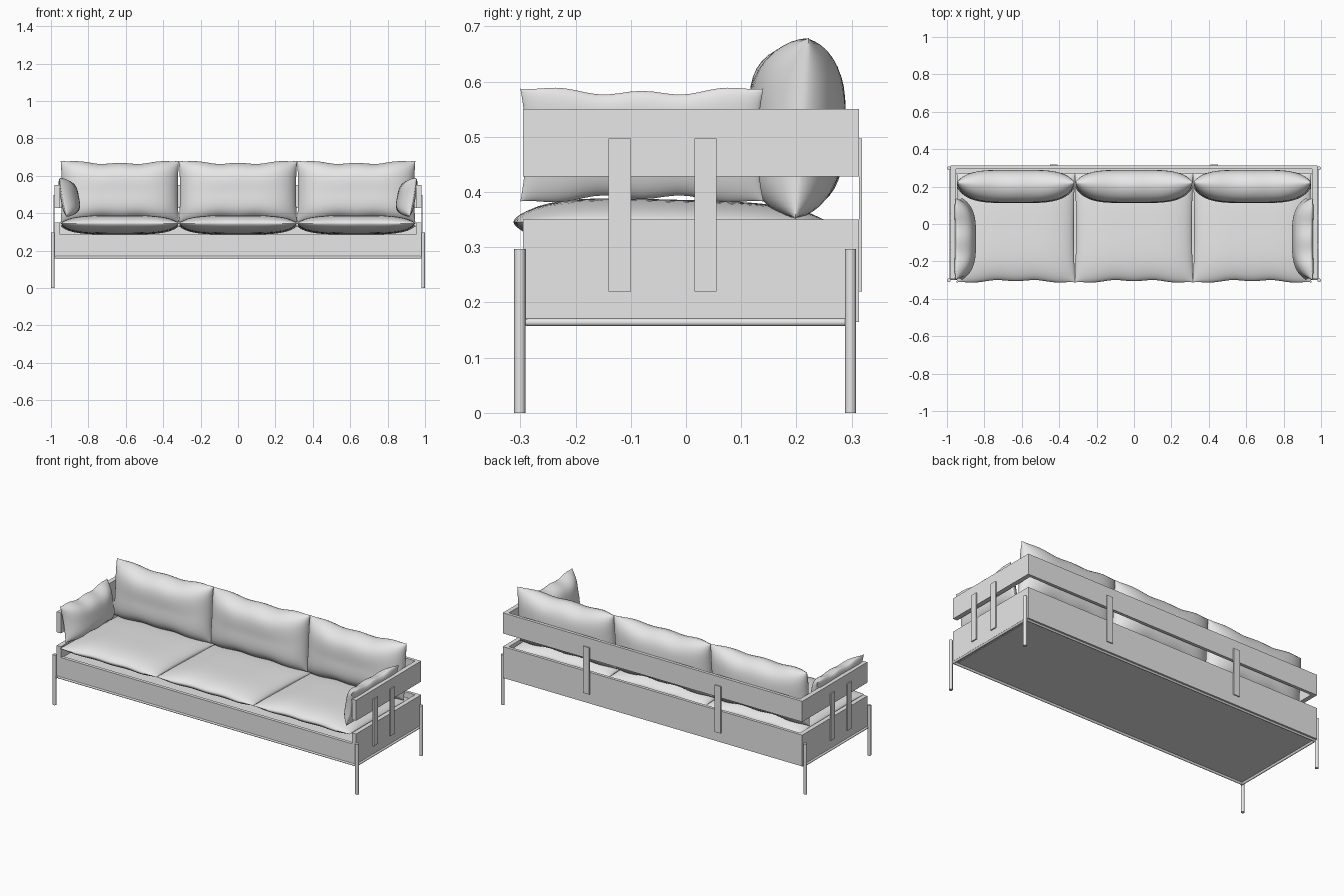
import bpy, bmesh, math
from mathutils import Vector

cube = bpy.data.objects.get("Cube")
if cube:
    bpy.data.objects.remove(cube, do_unlink=True)

gray = bpy.data.materials.new("plain light gray")
gray.use_nodes = True
gray.diffuse_color = (0.8, 0.8, 0.8, 1)
gray.node_tree.nodes["Principled BSDF"].inputs["Base Color"].default_value = (0.8, 0.8, 0.8, 1)


def finish(name, bm, smooth=False):
    mesh = bpy.data.meshes.new(name)
    bmesh.ops.recalc_face_normals(bm, faces=bm.faces)
    bm.to_mesh(mesh)
    bm.free()
    mesh.materials.append(gray)
    obj = bpy.data.objects.new(name, mesh)
    bpy.context.collection.objects.link(obj)
    if smooth:
        bpy.ops.object.select_all(action='DESELECT')
        obj.select_set(True)
        bpy.context.view_layer.objects.active = obj
        bpy.ops.object.shade_smooth_by_angle(angle=math.radians(50))
    return obj


def box(name, x, y, z):
    """Box from (min, max) pairs."""
    bm = bmesh.new()
    bmesh.ops.create_cube(bm, size=1)
    for v in bm.verts:
        v.co = Vector([(a + b) / 2 + c * (b - a) for (a, b), c in zip((x, y, z), v.co)])
    return finish(name, bm)


def rod(name, start, end, radius):
    bm = bmesh.new()
    axis = Vector(end) - Vector(start)
    bmesh.ops.create_cone(bm, cap_ends=True, segments=16, radius1=radius,
                          radius2=radius, depth=axis.length)
    turn = Vector((0, 0, 1)).rotation_difference(axis)
    middle = (Vector(start) + Vector(end)) / 2
    for v in bm.verts:
        v.co = turn @ v.co + middle
    return finish(name, bm, True)


def pillow(name, centre, axes, half, bulge, pinch, rim):
    """Two bulged sheets sharing a seam; axes are width, height, thickness."""
    bm = bmesh.new()
    au, av, an = [Vector(a) for a in axes]
    for side, depth in zip((1, -1), bulge):
        sheet = bmesh.ops.create_grid(bm, x_segments=32, y_segments=24, size=1)["verts"]
        for vert in sheet:
            u, v = [math.sin(c * math.pi / 2) for c in vert.co.xy]
            full = max(0, (1 - u ** 4) * (1 - v ** 4)) ** 0.6
            ripple = 0.004 * math.cos(3 * math.pi * u) * v
            wide = u * (half[0] - pinch[0] * (1 - v * v))
            tall = v * (half[1] - pinch[1] * (1 - u * u)) + ripple
            vert.co = (Vector(centre) + au * wide + av * tall
                       + an * (side * depth * full + rim(u, v)))
    bmesh.ops.remove_doubles(bm, verts=bm.verts, dist=0.0002)
    return finish(name, bm, True)


X, Y, Z = (1, 0, 0), (0, 1, 0), (0, 0, 1)

# Base box and rear rail
box("front_panel", (-0.98, 0.98), (-0.295, -0.275), (0.17, 0.285))
box("back_panel", (-0.98, 0.98), (0.295, 0.313), (0.165, 0.35))
box("back_rail", (-0.98, 0.98), (0.295, 0.313), (0.428, 0.55))
box("seat_deck", (-0.955, 0.955), (-0.28, 0.30), (0.168, 0.28))

for s, side in ((1, "left"), (-1, "right")):
    def span(a, b):
        return tuple(sorted((s * a, s * b)))
    # Side panels, arm rails and upright slats
    box(side + "_side_panel", span(0.953, 0.98), (-0.295, 0.312), (0.17, 0.35))
    box(side + "_arm_rail", span(0.953, 0.98), (-0.295, 0.312), (0.428, 0.55))
    for i, y in enumerate((-0.12, 0.035)):
        box(f"{side}_arm_slat_{i + 1}", span(0.98, 0.987), (y - 0.02, y + 0.02), (0.22, 0.497))
    box(side + "_back_slat", span(0.41, 0.45), (0.313, 0.319), (0.22, 0.497))
    # Legs and lower frame rods
    for place, y in (("front", -0.301), ("back", 0.298)):
        rod(f"{side}_{place}_leg", (s * 0.99, y, 0), (s * 0.99, y, 0.297), 0.01)
    rod(side + "_frame_rod", (s * 0.98, -0.3, 0.164), (s * 0.98, 0.298, 0.164), 0.007)
    # Arm cushions leaning against the rails
    pillow(side + "_arm_cushion", (s * 0.925, -0.08, 0.485), (Y, Z, (-s, 0, 0)),
           (0.22, 0.106), (0.075, 0.022), (0.01, 0.012),
           lambda u, v: -0.018 * v - 0.012 * u * u)

for place, y in (("front", -0.292), ("back", 0.295)):
    rod(place + "_frame_rod", (-0.985, y, 0.164), (0.985, y, 0.164), 0.007)

# Seat and back cushions
for i, x in enumerate((-0.632, 0, 0.632)):
    pillow(f"seat_cushion_{i + 1}", (x, -0.02, 0.338), (X, Y, Z),
           (0.316, 0.296), (0.048, 0.05), (0.006, 0.014),
           lambda u, v: -0.008 * v)
    pillow(f"back_cushion_{i + 1}", (x, 0.21, 0.515), (X, Z, Y),
           (0.316, 0.168), (0.08, 0.095), (0.006, 0.018),
           lambda u, v: 0.012 * v - 0.015 * max(v, 0) * (1 - u * u))
